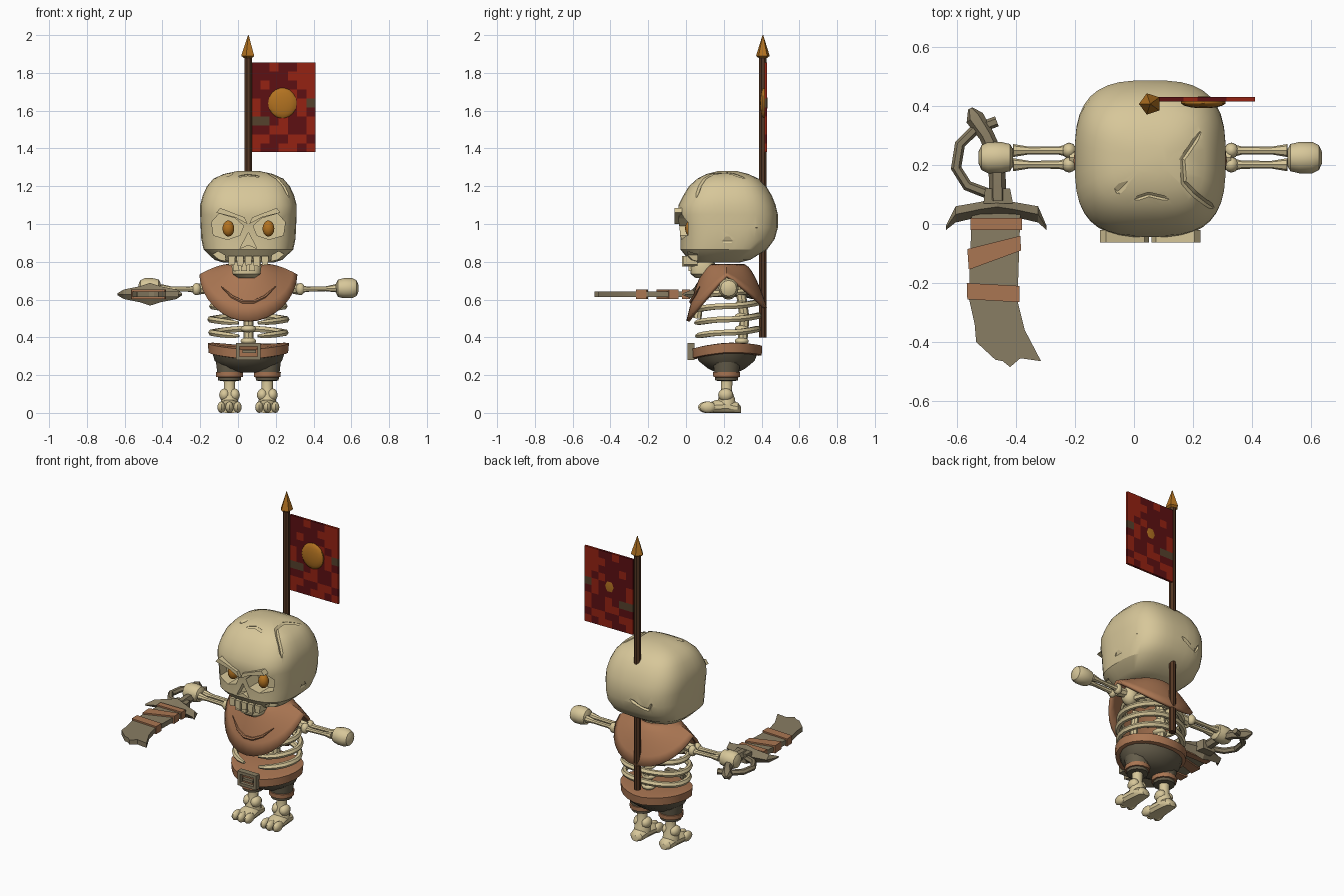
import bpy, bmesh, math
from mathutils import Vector
from mathutils.bvhtree import BVHTree

if "Cube" in bpy.data.objects:
    bpy.data.objects.remove(bpy.data.objects["Cube"])

CX, CY = 0.055, 0.215   # body axis


def mat(name, r, g, b):
    m = bpy.data.materials.new(name)
    m.diffuse_color = (r, g, b, 1)
    m.use_nodes = True
    m.node_tree.nodes["Principled BSDF"].inputs["Base Color"].default_value = m.diffuse_color
    return m


BONE = mat("bone", .68, .57, .32)
TAN = mat("tan leather", .40, .18, .085)
CLOTH = mat("grey cloth", .13, .11, .07)
STEEL = mat("dull metal", .25, .205, .125)
WOOD = mat("dark wood", .09, .038, .017)
GOLD = mat("gold", .45, .17, .015)
RED = mat("red", .30, .016, .006)
DARK = mat("dark red", .11, .005, .006)
PATCH = mat("brown patch", .09, .053, .025)


def shade(o, angle=35):
    bpy.ops.object.select_all(action='DESELECT')
    o.select_set(True)
    bpy.context.view_layer.objects.active = o
    bpy.ops.object.shade_smooth_by_angle(angle=math.radians(angle))


def build(name, verts, faces, m, angle=35):
    me = bpy.data.meshes.new(name)
    me.from_pydata([tuple(v) for v in verts], [], faces)
    bm = bmesh.new()
    bm.from_mesh(me)
    bmesh.ops.recalc_face_normals(bm, faces=bm.faces)
    bm.to_mesh(me)
    bm.free()
    me.materials.append(m)
    o = bpy.data.objects.new(name, me)
    bpy.context.collection.objects.link(o)
    if angle:
        shade(o, angle)
    return o


def loft(name, rings, m, caps=True, angle=35):
    n = len(rings[0])
    faces = [(i * n + j, i * n + (j + 1) % n, (i + 1) * n + (j + 1) % n, (i + 1) * n + j)
             for i in range(len(rings) - 1) for j in range(n)]
    if caps:
        faces += [tuple(range(n)), tuple(range((len(rings) - 1) * n, len(rings) * n))]
    return build(name, [v for r in rings for v in r], faces, m, angle)


def oval(cx, cy, z, rx, ry, n=20, e=2.0):
    """Horizontal superellipse ring."""
    pts = []
    for k in range(n):
        a = 2 * math.pi * (k + .5) / n
        c, s = math.cos(a), math.sin(a)
        pts.append((cx + rx * math.copysign(abs(c) ** (2 / e), c),
                    cy + ry * math.copysign(abs(s) ** (2 / e), s), z))
    return pts


def lathe(name, x, y, prof, m, n=12):
    return loft(name, [oval(x, y, z, r, r, n) for z, r in prof], m)


def tube(name, pts, r, m, n=8):
    """Round bar along a path; r is one radius or one per point."""
    pts = [Vector(p) for p in pts]
    rs = r if isinstance(r, (list, tuple)) else [r] * len(pts)
    rings = []
    for i, p in enumerate(pts):
        d = (pts[min(i + 1, len(pts) - 1)] - pts[max(i - 1, 0)]).normalized()
        ref = Vector((0, 0, 1)) if abs(d.z) < .9 else Vector((1, 0, 0))
        u = d.cross(ref).normalized()
        v = d.cross(u)
        rings.append([p + rs[i] * (u * math.cos(2 * math.pi * k / n) + v * math.sin(2 * math.pi * k / n))
                      for k in range(n)])
    return loft(name, rings, m)


def prism(name, pts, lo, hi, m, axis='z'):
    f = (lambda a, b, h: (a, b, h)) if axis == 'z' else (lambda a, b, h: (a, h, b))
    return loft(name, [[f(a, b, h) for a, b in pts] for h in (lo, hi)], m, angle=25)


def ball(name, loc, size, m, seg=14):
    prof = [math.pi * (i + .4) / 8.8 - math.pi / 2 for i in range(9)]
    return loft(name, [oval(loc[0], loc[1], loc[2] + size[2] * math.sin(a) / .99,
                            size[0] * math.cos(a), size[1] * math.cos(a), seg) for a in prof], m, angle=50)


def cut(o, cutter):
    md = o.modifiers.new("cut", 'BOOLEAN')
    md.operation, md.object, md.solver = 'DIFFERENCE', cutter, 'EXACT'
    bpy.context.view_layer.objects.active = o
    bpy.ops.object.modifier_apply(modifier=md.name)
    bpy.data.objects.remove(cutter)


# --- skull: stacked rounded-square rings (z, half width, front y, back y)
SKULL = [(.795, .13, .06, .28), (.81, .18, .015, .34), (.865, .238, -.03, .43), (.92, .25, -.03, .47),
         (.98, .253, -.035, .487), (1.05, .256, -.045, .487), (1.10, .256, -.04, .475),
         (1.15, .243, -.015, .455), (1.20, .22, .015, .425), (1.24, .185, .06, .385),
         (1.265, .13, .11, .33), (1.28, .06, .17, .27)]
skull = loft("skull", [oval(CX, (f + b) / 2, z, w, (b - f) / 2, 36, 3.0) for z, w, f, b in SKULL], BONE)
tree = BVHTree.FromPolygons([v.co.copy() for v in skull.data.vertices],
                            [tuple(p.vertices) for p in skull.data.polygons])
# carved cracks and chips follow the surface
CRACKS = [[(.25, .32, 1.3), (.17, .22, 1.3), (.18, .13, 1.3), (.24, .07, 1.3), (.29, .04, 1.15)],
          [(.0, .06, 1.3), (.05, .08, 1.3), (.12, .06, 1.3)],
          [(.05, .6, 1.0), (-.04, .6, .93), (-.1, .6, .92), (-.14, .6, 1.0)]]
for c in CRACKS:
    hits = [tree.find_nearest(Vector(p))[0] for p in c]
    path = []
    for a, b in zip(hits, hits[1:]):
        path += [tree.find_nearest(a.lerp(b, k / 4))[0] for k in range(4)]
    path.append(hits[-1])
    r = [.003] + [.011] * (len(path) - 2) + [.003]
    cut(skull, tube("crack", path, r, BONE, 4))
for p, s in (((-.055, .11, 1.27), (.05, .05, .02)), ((.325, .41, .98), (.05, .06, .025)),
             ((.31, .22, .91), (.02, .04, .035)), ((-.215, .33, 1.0), (.025, .04, .05))):
    cut(skull, loft("chip", [oval(p[0], p[1], p[2] + k * s[2], s[0] * w, s[1] * w, 4)
                             for k, w in ((-1, .05), (0, 1), (1, .05))], BONE))
# scowling eye sockets, cheek hollows and nose
SOCKET = [(.195, 1.01), (.155, 1.055), (.07, 1.03), (.025, .99), (.045, .94), (.11, .918), (.185, .94)]
CHEEK = [(.115, .78), (.125, .835), (.16, .855), (.20, .835), (.17, .78)]
for s in (-1, 1):
    cut(skull, prism("socket", [(CX + s * x, z) for x, z in SOCKET], -.2, .075, BONE, 'y'))
    cut(skull, prism("hollow", [(CX + s * x, z) for x, z in CHEEK], -.2, .06, BONE, 'y'))
cut(skull, prism("nostril", [(CX, .955), (CX + .045, .87), (CX, .89), (CX - .045, .87)], -.2, .01, BONE, 'y'))
shade(skull, 30)

for s in (-1, 1):
    ball("eye", (CX + s * .106, .025, .976), (.032, .03, .042), GOLD)
    # slanting brow ridge
    prism("brow", [(CX + s * x, z) for x, z in ((.005, 1.0), (.02, 1.035), (.15, 1.085), (.17, 1.06), (.07, 1.035))],
          -.062, -.02, BONE, 'y')

# --- teeth and jaw
for i in range(5):
    x = CX - .088 + i * .044
    prism("upper_tooth", [(x - .019, .83), (x + .019, .83), (x + .016, .785 - .01 * (i % 2)), (x - .016, .78)],
          -.012 - .008 * (i in (1, 2, 3)), .06, BONE, 'y')
loft("jaw", [oval(CX - .01, .09, z, w, d, 14, 3) for z, w, d in
             ((.715, .045, .04), (.735, .075, .065), (.775, .08, .068), (.80, .075, .06))], BONE)
for i in range(3):
    x = CX - .065 + i * .042
    prism("lower_tooth", [(x - .017, .75), (x + .017, .75), (x + .015, .80), (x - .015, .80)], .012, .05, BONE, 'y')

# --- draped scarf with pointed front and back
rows = []
for i in range(7):
    f, ring = i / 6, []
    for k in range(32):
        a = 2 * math.pi * k / 32
        c, s = math.cos(a), math.sin(a)
        drop = .055 + (.24 if s < 0 else .17) * abs(s) ** 1.1
        ring.append((CX + c * (.10 + .155 * f), CY + s * (.09 + .115 * f), .78 - drop * f ** 1.6))
    rows.append(ring)
scarf = loft("scarf", rows, TAN, caps=False)
sd = scarf.modifiers.new("thickness", 'SOLIDIFY')
sd.thickness, sd.offset = .018, 0
tube("scarf_fold", [(CX + .145 * t, .024 + .05 * t * t, .585 + .085 * t * t) for t in (-1, -.6, -.2, .2, .6, 1)],
     [.002, .008, .01, .01, .008, .002], TAN, 6)

# --- spine and ribs
tube("spine", [(CX, .29, .28), (CX, .31, .5), (CX, .27, .78)], .026, BONE)
for i in range(6):
    ball("vertebra", (CX, .295, .38 + i * .065), (.045, .04, .02), BONE, 8)
tube("breastbone", [(CX, .06, .50), (CX, .08, .68)], .022, BONE)
for z, rx, ry in ((.425, .195, .165), (.495, .20, .17), (.565, .19, .165), (.635, .165, .145), (.695, .12, .11)):
    for s in (-1, 1):
        tube("rib", [(CX + s * rx * math.sin(a), CY + ry * math.cos(a), z + .02 * math.cos(a) ** 2 * (1 if math.cos(a) > 0 else -1))
                     for a in [math.radians(d) for d in range(0, 166, 15)]],
             [.018] * 10 + [.016, .009], BONE, 6)

# --- trousers, belt and buckle
loft("trousers", [oval(CX, CY, z, a, b, 20) for z, a, b in
                  ((.215, .07, .06), (.235, .13, .10), (.275, .18, .15), (.335, .20, .172))], CLOTH)
def belt_ring(z, rx, ry):
    return [(x, y, z + .10 * (y - CY) * (y < CY) + .018 * (abs(x - CX) / .215)) for x, y, z in oval(CX, CY, z, rx, ry, 24)]
belt = loft("belt", [belt_ring(*r) for r in ((.30, .198, .172), (.303, .212, .187), (.352, .217, .19),
                                            (.356, .19, .165))], TAN)
for x0, x1, z0, z1 in ((-.065, -.047, .28, .37), (.047, .065, .28, .37), (-.05, .05, .28, .298),
                       (-.05, .05, .352, .37), (-.03, .04, .317, .333)):
    prism("buckle", [(CX + x0, z0), (CX + x1, z0), (CX + x1, z1), (CX + x0, z1)], .008, .045, STEEL, 'y')

# --- legs, feet and arms, mirrored
for s in (-1, 1):
    lx = CX + s * .10
    lathe("trouser_leg", lx, CY, [(.17, .052), (.172, .062), (.22, .068), (.30, .078)], CLOTH)
    lathe("leg_cuff", lx, CY, [(.188, .06), (.19, .073), (.216, .074), (.218, .06)], TAN)
    lathe("shin", lx, CY, [(.04, .05), (.075, .046), (.115, .03), (.18, .032)], BONE)
    for d in (-1, 1):
        ball("ankle", (lx + d * .026, .21, .095), (.03, .04, .034), BONE, 10)
    foot = []
    for y, w, h in ((.29, .022, .035), (.275, .042, .055), (.22, .05, .075), (.16, .056, .07), (.11, .06, .05)):
        foot.append([(lx + w * math.cos(a), y, h * max(0, .5 + .62 * math.sin(a)) / 1.12)
                     for a in [math.radians(15 + 30 * k) for k in range(12)]])
    loft("foot", foot, BONE)
    for k in (-1, 0, 1):
        ball("toe", (lx + k * .043, .108 + .008 * abs(k), .03), (.022, .044, .03), BONE, 10)

    def ax(d):
        return CX + s * d
    tube("upper_arm", [(ax(.12), .225, .675), (ax(.19), .225, .665), (ax(.27), .225, .655)], [.045, .026, .03], BONE)
    ball("shoulder", (ax(.165), .225, .66), (.05, .05, .06), BONE)
    for d in (-1, 1):
        y = .225 + d * .024
        ball("elbow", (ax(.275), y, .655), (.025, .027, .032), BONE, 10)
        tube("forearm", [(ax(.27), y, .655), (ax(.31), y, .655), (ax(.41), y, .657), (ax(.465), y, .66)],
             [.024, .014, .013, .022], BONE)
    tube("fist", [(ax(d), .225, .66) for d in (.465, .475, .505, .55, .572, .582)],
         [.028, .046, .053, .053, .042, .02], BONE, 12)

# --- cutlass lying level in the fist
BLADE = [(-.55, .04), (-.385, .04), (-.395, -.26), (-.37, -.36), (-.315, -.465), (-.385, -.455), (-.42, -.485),
         (-.445, -.465), (-.47, -.46), (-.535, -.40), (-.54, -.34), (-.56, -.25)]
prism("blade", BLADE, .613, .643, STEEL)
for band in ([(-.555, .02), (-.38, .02), (-.38, -.02), (-.555, -.02)],
             [(-.565, -.085), (-.385, -.04), (-.383, -.09), (-.56, -.155)],
             [(-.567, -.20), (-.388, -.21), (-.388, -.265), (-.565, -.255)]):
    prism("blade_wrap", band, .604, .652, TAN)
loft("guard", [[(x, a, .628), (x, (a + b) / 2, .628 + h), (x, b, .628), (x, (a + b) / 2, .628 - h)] for x, a, b, h in
               ((-.637, -.02, -.005, .006), (-.605, .005, .06, .025), (-.52, .025, .075, .042), (-.465, .028, .088, .06),
                (-.41, .025, .075, .042), (-.325, .005, .06, .025), (-.297, -.02, -.005, .006))], STEEL, angle=20)
prism("collar", [(-.51, .07), (-.41, .07), (-.42, .12), (-.505, .12)], .60, .66, STEEL)
tube("grip", [(-.462, .08, .64), (-.465, .22, .645), (-.50, .30, .64), (-.54, .36, .63), (-.555, .392, .63)],
     [.03, .028, .026, .032, .008], STEEL, 6)
tube("knuckle_bow", [(-.50, .105, .63), (-.565, .13, .63), (-.603, .19, .63), (-.59, .27, .63), (-.54, .32, .63),
                     (-.465, .348, .63)], .018, STEEL, 6)

# --- banner: pole, spike, patched flag and round badge
lathe("banner_pole", CX, .407, [(.40, .021), (1.90, .021)], WOOD, 8)
loft("pole_spike", [oval(CX, .407, z, r, r, 5) for z, r in ((1.88, .025), (1.89, .038), (2.0, .002))], GOLD, angle=15)
CELLS = ["DDRDDRR", "DDDDRRR", "DRDDDRR", "DDDDRDR", "RDDDDRB", "RDDDDRD", "BBDRDDR", "DDRRDDR", "RRDDRRD", "RDDRRDR"]
nx, nz = 7, len(CELLS)
flag = build("flag", [(.07 + .34 * i / nx, .423, 1.855 - .475 * j / nz) for j in range(nz + 1) for i in range(nx + 1)],
             [(j * (nx + 1) + i, j * (nx + 1) + i + 1, (j + 1) * (nx + 1) + i + 1, (j + 1) * (nx + 1) + i)
              for j in range(nz) for i in range(nx)], RED, 0)
flag.data.materials.append(DARK)
flag.data.materials.append(PATCH)
for p in flag.data.polygons:
    p.material_index = "RDB".index(CELLS[p.index // nx][p.index % nx])
fs = flag.modifiers.new("thickness", 'SOLIDIFY')
fs.thickness, fs.offset = .014, 0
ball("flag_badge", (.235, .412, 1.64), (.077, .02, .08), GOLD, 16)
